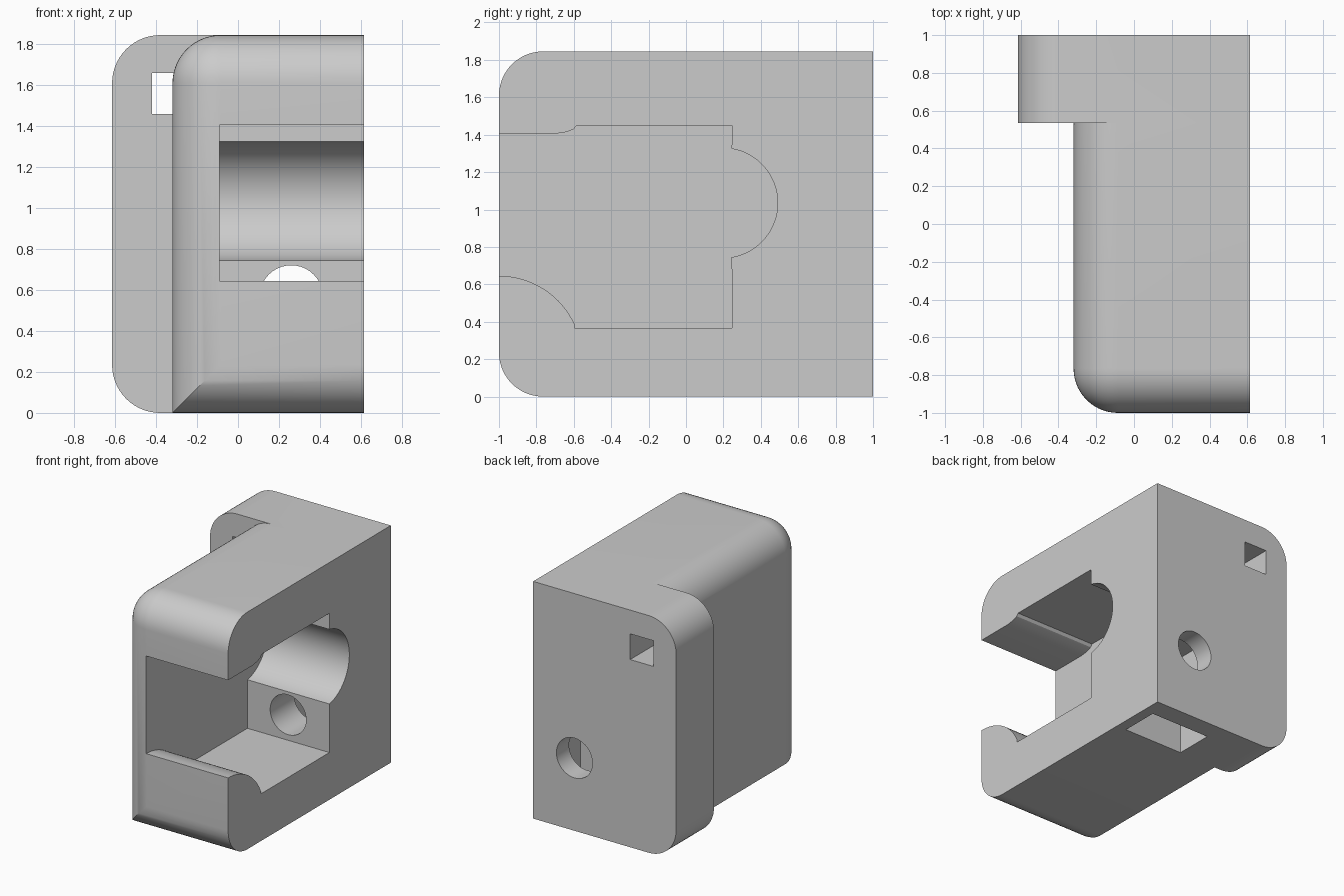
import bpy, bmesh, math
from mathutils import Matrix, Vector

if "Cube" in bpy.data.objects:
    bpy.data.objects.remove(bpy.data.objects["Cube"], do_unlink=True)

grey = bpy.data.materials.new("light_grey")
grey.use_nodes = True
colour = (0.6, 0.6, 0.6, 1)
grey.diffuse_color = colour
grey.node_tree.nodes["Principled BSDF"].inputs["Base Color"].default_value = colour

H, R, X = 1.845, 0.235, 0.615     # height, corner radius, half width
SIDE, STEP = -0.32, 0.535         # body side wall, front of the back plate


def finish(name, bm):
    bmesh.ops.recalc_face_normals(bm, faces=bm.faces[:])
    mesh = bpy.data.meshes.new(name)
    bm.to_mesh(mesh)
    bm.free()
    mesh.materials.append(grey)
    obj = bpy.data.objects.new(name, mesh)
    bpy.context.collection.objects.link(obj)
    return obj


def box(name, lo, hi, rounded=None):
    """Box between two corners; edges whose midpoint passes the rule are rounded."""
    lo, hi = Vector(lo), Vector(hi)
    bm = bmesh.new()
    bmesh.ops.create_cube(bm, size=1)
    for v in bm.verts:
        v.co = (lo + hi) / 2 + v.co * (hi - lo)
    if rounded:
        edges = [e for e in bm.edges
                 if rounded((e.verts[0].co + e.verts[1].co) / 2)]
        bmesh.ops.bevel(bm, geom=edges, offset=R, segments=14,
                        profile=0.5, affect='EDGES')
    return finish(name, bm)


def extrude_x(name, profile, x0, x1):
    """Prism along x from a (y, z) outline."""
    bm = bmesh.new()
    face = bm.faces.new([bm.verts.new((x0, y, z)) for y, z in profile])
    ext = bmesh.ops.extrude_face_region(bm, geom=[face])["geom"]
    for v in ext:
        if isinstance(v, bmesh.types.BMVert):
            v.co.x = x1
    return finish(name, bm)


def arc(cy, cz, r, a0, a1, n):
    angles = [math.radians(a0 + (a1 - a0) * i / n) for i in range(n + 1)]
    return [(cy + r * math.cos(a), cz + r * math.sin(a)) for a in angles]


def combine(target, other, operation):
    mod = target.modifiers.new(other.name, 'BOOLEAN')
    mod.object, mod.operation, mod.solver = other, operation, 'EXACT'
    bpy.context.view_layer.update()
    graph = bpy.context.evaluated_depsgraph_get()
    mesh = bpy.data.meshes.new_from_object(target.evaluated_get(graph))
    target.modifiers.clear()
    target.data = mesh
    bpy.data.objects.remove(other, do_unlink=True)


def near(a, b):
    return abs(a - b) < 0.01


# Main body: rounded front edges and rounded upper side edge
def body_edge(m):
    front, side, top, bottom = near(m.y, -1), near(m.x, SIDE), near(m.z, H), near(m.z, 0)
    return (front and (side or top or bottom)) or (side and top)


housing = box("housing", (SIDE, -1, 0), (X, 1, H), body_edge)

# Wider back plate with two rounded corners
plate = box("back_plate", (-X, STEP, 0), (X, 1, H),
            lambda m: near(m.x, -X) and (near(m.z, 0) or near(m.z, H)))
combine(housing, plate, 'UNION')

# Open cavity with curved lips and a round seat at the back
outline = [(-1.2, 1.405), (-0.7, 1.405), (-0.64, 1.414), (-0.6, 1.43),
           (-0.585, 1.45), (0.245, 1.45)]
outline += arc(0.196, 1.035, 0.294, 80.5, -80.5, 32)
outline += [(0.245, 0.367), (-0.595, 0.367)]
outline += arc(-1, 0.2, 0.445, 24.5, 90, 16) + [(-1.2, 0.645)]
combine(housing, extrude_x("cavity", outline, -0.09, X + 0.2), 'DIFFERENCE')

# Screw hole from the cavity to the back
bm = bmesh.new()
bmesh.ops.create_cone(bm, cap_ends=True, segments=40, radius1=0.155, radius2=0.155,
                      depth=1, matrix=Matrix.Translation((0.26, 0.62, 0.566))
                      @ Matrix.Rotation(math.pi / 2, 4, 'X'))
combine(housing, finish("screw_hole", bm), 'DIFFERENCE')

# Nut slot from below and square hole through the back plate
combine(housing, box("nut_slot", (0.01, 0.54, -0.1), (0.53, 0.845, 0.8)), 'DIFFERENCE')
combine(housing, box("square_hole", (-0.42, STEP - 0.005, 1.46), (-0.22, 1.1, 1.66)),
        'DIFFERENCE')

# Smooth the curves, keep the edges sharp
bpy.ops.object.select_all(action='DESELECT')
housing.select_set(True)
bpy.context.view_layer.objects.active = housing
bpy.ops.object.shade_smooth_by_angle(angle=math.radians(25))
